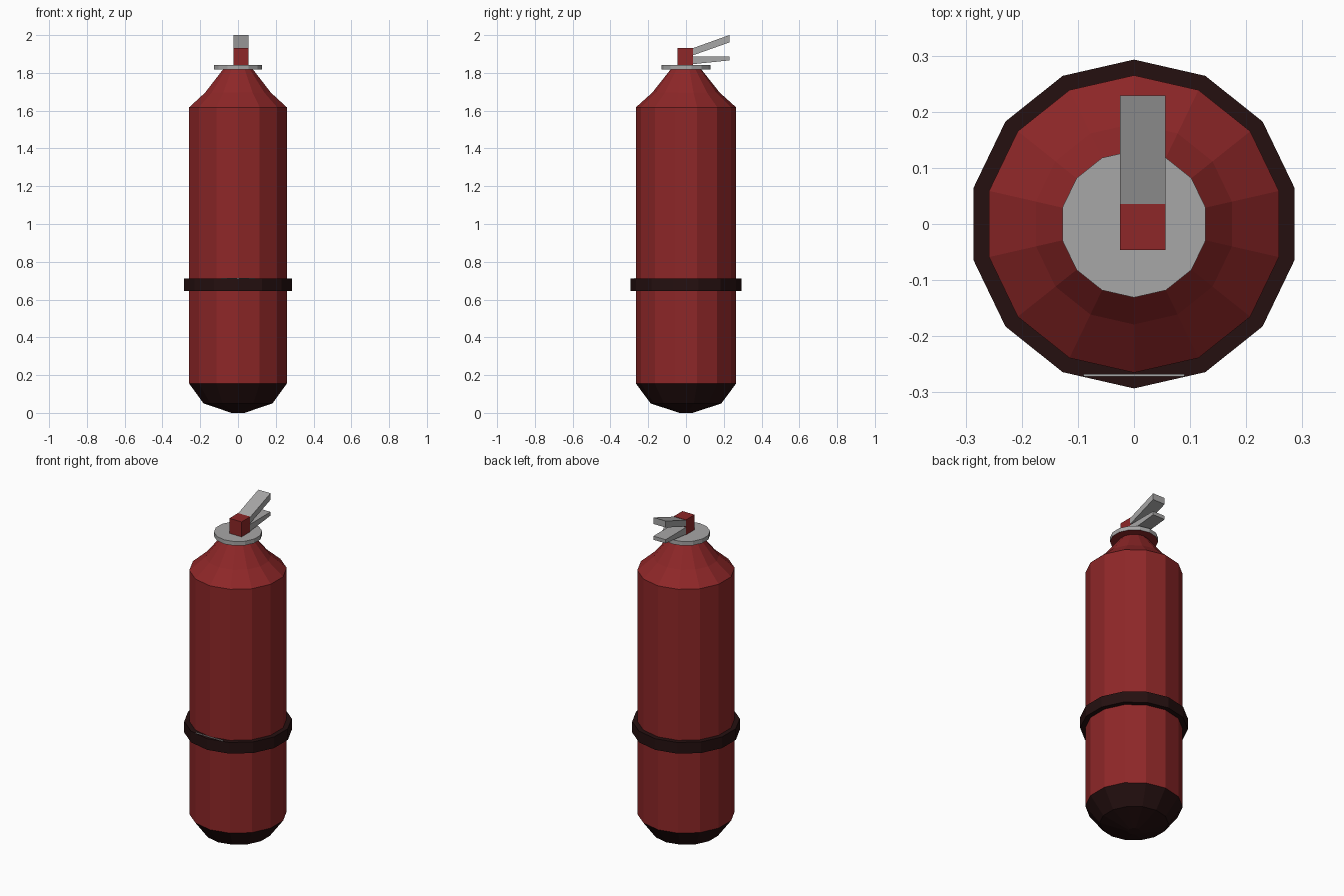
import bpy, bmesh, math

if "Cube" in bpy.data.objects:
    bpy.data.objects.remove(bpy.data.objects["Cube"])

SIDES = 14


def material(name, rgb):
    m = bpy.data.materials.new(name)
    m.diffuse_color = (*rgb, 1)
    m.use_nodes = True
    m.node_tree.nodes["Principled BSDF"].inputs["Base Color"].default_value = m.diffuse_color
    return m


RED = material("tank red", (0.27, 0.02, 0.021))
BLACK = material("dark rubber", (0.018, 0.005, 0.005))
GREY = material("metal grey", (0.39, 0.385, 0.385))


def finish(name, bm, mats, rule=None):
    bmesh.ops.recalc_face_normals(bm, faces=bm.faces)
    if rule:
        for f in bm.faces:
            f.material_index = rule(f)
    me = bpy.data.meshes.new(name)
    bm.to_mesh(me)
    bm.free()
    for m in mats:
        me.materials.append(m)
    ob = bpy.data.objects.new(name, me)
    bpy.context.collection.objects.link(ob)
    return ob


def lathe(name, profile, mats, rule=None, closed=False):
    """Revolve (radius, z) points; a corner points to +y."""
    bm = bmesh.new()
    rings = []
    for r, z in profile:
        angles = [math.pi / 2 + 2 * math.pi * i / SIDES for i in range(SIDES)]
        rings.append([bm.verts.new((r * math.cos(a), r * math.sin(a), z)) for a in angles])
    pairs = list(zip(rings, rings[1:]))
    if closed:
        pairs.append((rings[-1], rings[0]))
    else:
        bm.faces.new(rings[0])
        bm.faces.new(rings[-1])
    for a, b in pairs:
        for i in range(SIDES):
            j = (i + 1) % SIDES
            bm.faces.new((a[i], a[j], b[j], b[i]))
    return finish(name, bm, mats, rule)


def extrude_x(name, outline, x0, x1, mat):
    """Extrude a (y, z) outline along x."""
    bm = bmesh.new()
    f = bm.faces.new([bm.verts.new((x0, y, z)) for y, z in outline])
    new = bmesh.ops.extrude_face_region(bm, geom=[f])["geom"]
    verts = [v for v in new if isinstance(v, bmesh.types.BMVert)]
    bmesh.ops.translate(bm, verts=verts, vec=(x1 - x0, 0, 0))
    return finish(name, bm, [mat])


# Tank with dark rounded foot
lathe("tank",
      [(0.035, 0), (0.187, 0.05), (0.265, 0.155), (0.265, 1.618), (0.179, 1.695), (0.08, 1.82)],
      [RED, BLACK], lambda f: int(f.calc_center_median().z < 0.15))

# Strap around the tank
lathe("strap", [(0.26, 0.645), (0.293, 0.645), (0.293, 0.712), (0.26, 0.712)], [BLACK], closed=True)

# Thin plate tucked behind the strap at the front
extrude_x("strap_plate", [(-0.272, 0.66), (-0.267, 0.66), (-0.267, 0.715), (-0.272, 0.715)],
          -0.09, 0.09, GREY)

# Neck collar, red underneath
lathe("collar", [(0.131, 1.818), (0.131, 1.843)], [GREY, RED], lambda f: int(f.normal.z < -0.5))

# Valve block and the two squeeze levers
X0, X1 = -0.025, 0.056
extrude_x("valve", [(-0.046, 1.842), (0.036, 1.842), (0.036, 1.933), (-0.046, 1.933)], X0, X1, RED)
extrude_x("upper_lever", [(0.034, 1.892), (0.229, 1.961), (0.229, 2.0), (0.034, 1.93)], X0, X1, GREY)
extrude_x("lower_lever", [(0.034, 1.846), (0.229, 1.866), (0.229, 1.888), (0.034, 1.888)], X0, X1, GREY)
